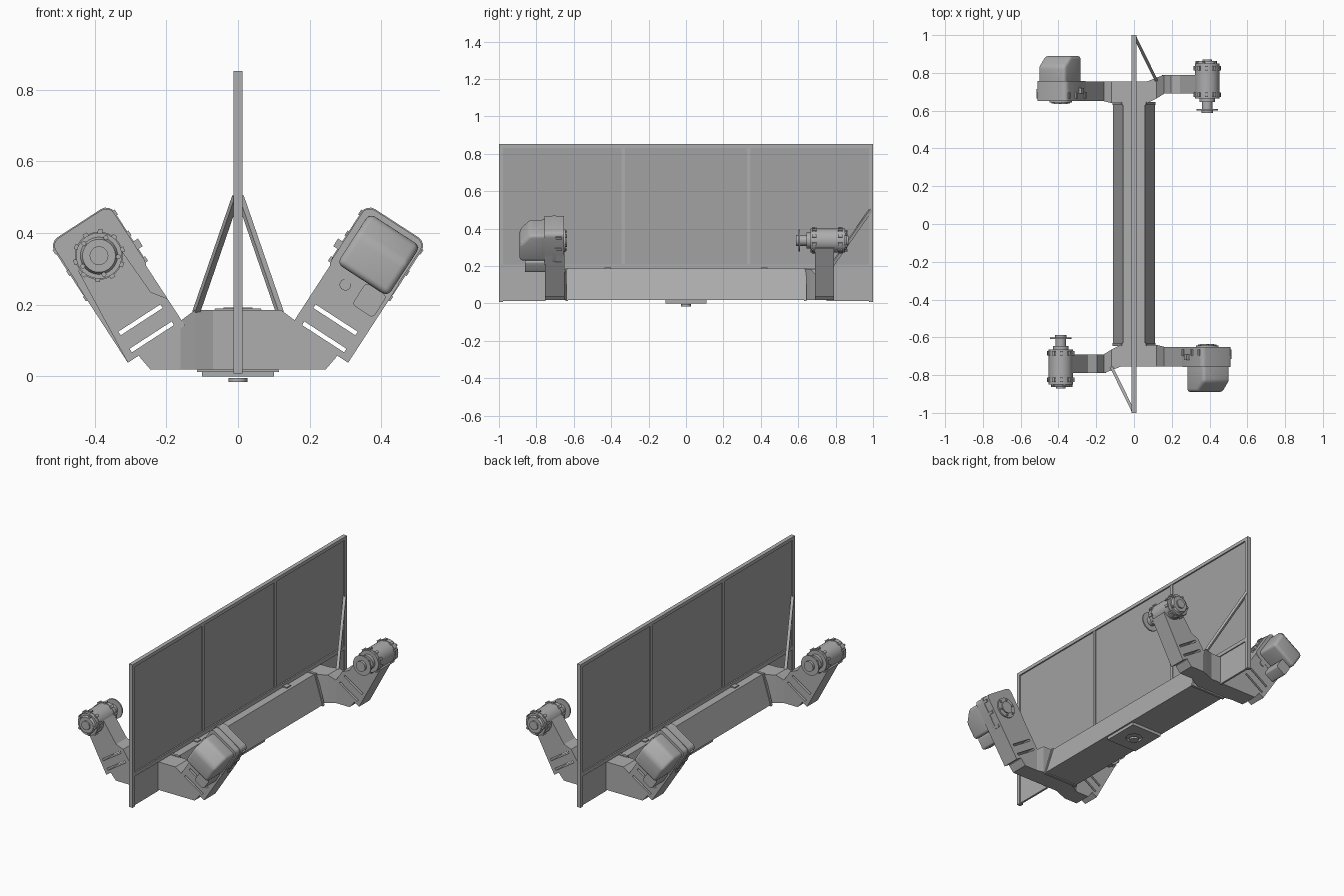
import bpy, bmesh
from math import radians, pi, cos, sin
from mathutils import Matrix, Vector

cube = bpy.data.objects.get("Cube")
if cube:
    bpy.data.objects.remove(cube, do_unlink=True)


def material(name, value):
    m = bpy.data.materials.new(name)
    m.use_nodes = True
    col = (value, value, value, 1)
    m.diffuse_color = col
    m.node_tree.nodes["Principled BSDF"].inputs["Base Color"].default_value = col
    return m


GREY = material("machine grey", 0.42)
SHEET = material("screen grey", 0.36)
I = Matrix.Identity(4)
HALF_TURN = Matrix.Rotation(pi, 4, 'Z')
# Arm frame: local z runs along the tilted arm, local x across it
ARM = Matrix.Translation((0.2275, 0, 0.09)) @ Matrix.Rotation(radians(33), 4, 'Y')


def finish(name, bm, M=I, mat=GREY, smooth=False):
    bmesh.ops.recalc_face_normals(bm, faces=bm.faces)
    bm.transform(M)
    me = bpy.data.meshes.new(name)
    bm.to_mesh(me)
    bm.free()
    me.materials.append(mat)
    ob = bpy.data.objects.new(name, me)
    bpy.context.collection.objects.link(ob)
    if smooth:
        bpy.ops.object.select_all(action='DESELECT')
        ob.select_set(True)
        bpy.context.view_layer.objects.active = ob
        bpy.ops.object.shade_smooth_by_angle(angle=radians(35))
    return ob


def prism(name, pts, y0, y1, M=I, mat=GREY, bevel=0, all_edges=False):
    """Outline in x,z extruded along y, optionally with rounded edges."""
    bm = bmesh.new()
    f = bm.faces.new([bm.verts.new((x, y0, z)) for x, z in pts])
    out = bmesh.ops.extrude_face_region(bm, geom=[f])["geom"]
    bmesh.ops.translate(bm, vec=(0, y1 - y0, 0),
                        verts=[v for v in out if isinstance(v, bmesh.types.BMVert)])
    if bevel:
        edges = [e for e in bm.edges if all_edges
                 or abs(e.verts[0].co.y - e.verts[1].co.y) > 1e-5]
        bmesh.ops.bevel(bm, geom=edges, offset=bevel, segments=4,
                        affect='EDGES', profile=0.5, clamp_overlap=True)
    return finish(name, bm, M, mat, bevel > 0)


def box(name, x0, x1, y0, y1, z0, z1, M=I, mat=GREY, bevel=0):
    return prism(name, [(x0, z0), (x1, z0), (x1, z1), (x0, z1)], y0, y1, M, mat, bevel)


def disc(name, r, y0, y1, x=0, z=0, M=I, r2=None, n=32):
    bm = bmesh.new()
    bmesh.ops.create_cone(bm, cap_ends=True, segments=n, radius1=r,
                          radius2=r if r2 is None else r2, depth=y1 - y0)
    place = Matrix.Translation((x, (y0 + y1) / 2, z)) @ Matrix.Rotation(-pi / 2, 4, 'X')
    return finish(name, bm, M @ place, smooth=True)


def cut(ob, cutters):
    for c in cutters:
        c.hide_render = True
        mod = ob.modifiers.new("cut", 'BOOLEAN')
        mod.operation, mod.solver, mod.object = 'DIFFERENCE', 'EXACT', c
    dg = bpy.context.evaluated_depsgraph_get()
    me = bpy.data.meshes.new_from_object(ob.evaluated_get(dg))
    ob.modifiers.clear()
    ob.data = me
    for c in cutters:
        bpy.data.objects.remove(c, do_unlink=True)


def slits():
    return [box("slit_cutter", -0.07, 0.07, -1, 1, u - 0.006, u + 0.006, ARM)
            for u in (0.024, 0.081)]


before = set(bpy.data.objects)

# End bracket: lofted across x from rectangular sections (x, y0, y1, z0, z1)
sections = [(-.275, -.79, -.69, .055, .07), (-.245, -.79, -.69, .02, .09),
            (-.16, -.79, -.69, .02, .155), (-.12, -.775, -.665, .02, .185),
            (-.07, -.755, -.64, .02, .185), (.12, -.755, -.64, .02, .185),
            (.16, -.755, -.65, .02, .155), (.245, -.755, -.65, .02, .09),
            (.275, -.755, -.65, .055, .07)]
bm = bmesh.new()
rings = [[bm.verts.new((x, y, z)) for y, z in ((a, c), (b, c), (b, d), (a, d))]
         for x, a, b, c, d in sections]
for p, q in zip(rings, rings[1:]):
    for i in range(4):
        j = (i + 1) % 4
        bm.faces.new((p[i], p[j], q[j], q[i]))
bm.faces.new(rings[0])
bm.faces.new(rings[-1])
finish("end_bracket", bm)
prism("beam_collar", [(-.115, .012), (.115, .012), (.064, .19), (-.064, .19)], -.645, -.63)
box("beam_lug", -.04, .04, -.435, -.4, .18, .192)

# Drive arm with gearbox, motor cover and flange
arm = box("drive_arm", -.095, .095, -.755, -.65, 0, .26, ARM)
cut(arm, slits())
box("gearbox", -.1, .093, -.757, -.652, .19, .397, ARM, bevel=.025)
box("gearbox_rim", -.103, .097, -.715, -.695, .2, .4, ARM, bevel=.028)
box("gearbox_ear", -.117, -.09, -.72, -.69, .25, .275, ARM)
prism("motor_cover", [(-.89, .215), (-.89, .32), (-.835, .382), (-.74, .382), (-.74, .215)],
      -.087, .082, ARM @ Matrix.Rotation(pi / 2, 4, 'Z'), bevel=.018, all_edges=True)
box("connector_box", .015, .085, -.86, -.75, .142, .215, ARM, bevel=.012)
disc("arm_cap", .016, -.76, -.75, -.03, .178, ARM)
disc("drive_flange", .06, -.655, -.643, 0, .294, ARM)
disc("drive_hub", .035, -.645, -.636, 0, .294, ARM)
for u in (.215, .3, .37):
    for p in (-.1, .093):
        box("gearbox_bolt", p - .007, p + .007, -.7, -.665, u - .008, u + .008, ARM)
for k in range(6):
    a = k * pi / 3
    disc("flange_bolt", .006, -.646, -.637, .048 * cos(a), .294 + .048 * sin(a), ARM, n=8)

# Idler arm on the opposite end with bearing housing and flange
arm = prism("idler_arm", [(-.095, 0), (.095, 0), (.072, .29), (-.06, .29),
                          (-.066, .13), (-.095, .09)], .69, .79, ARM)
cut(arm, slits())
H = ARM @ Matrix.Translation((0, 0, .294))
disc("bearing_housing", .064, .665, .85, M=H)
disc("housing_end", .052, .85, .862, M=H, r2=.046)
disc("shaft_end", .026, .86, .87, M=H)
disc("shaft_neck", .028, .6, .67, M=H)
disc("neck_step", .042, .645, .667, M=H)
disc("idler_flange", .058, .602, .61, M=H)
disc("flange_boss", .03, .588, .604, M=H)
for y in (.685, .825):
    disc("housing_rim", .067, y - .006, y + .006, M=H)
    for k in range(10):
        R = H @ Matrix.Rotation(k * pi / 5, 4, 'Y')
        box("rim_bolt", -.007, .007, y - .012, y + .012, .058, .073, R)
for k in range(5):
    a = k * pi * .4
    disc("end_bolt", .007, .85, .864, .054 * cos(a), .054 * sin(a), H, n=8)

# Diagonal brace from bracket to screen post
a, b = Vector((.117, .762, .178)), Vector((.006, .988, .5))
bm = bmesh.new()
bmesh.ops.create_cube(bm, size=1, matrix=Matrix.Diagonal((.016, .016, (b - a).length, 1)))
finish("screen_brace", bm,
       Matrix.Translation((a + b) / 2) @ (b - a).to_track_quat('Z', 'Y').to_matrix().to_4x4())

# Screen posts, mullions and lower end sheets
box("screen_post", -.012, .012, -1, -.978, .008, .85)
box("screen_mullion", -.01, .01, -.345, -.325, .21, .835)
box("lower_sheet", -.006, .006, -.98, -.75, .012, .195)

# Repeat everything above for the other end by a half turn
for ob in [o for o in bpy.data.objects if o not in before]:
    twin = ob.copy()
    twin.name = "opposite_" + ob.name
    twin.matrix_world = HALF_TURN @ ob.matrix_world
    bpy.context.collection.objects.link(twin)

# Parts shared by both ends
prism("main_beam", [(-.11, .018), (.11, .018), (.057, .186), (-.057, .186)], -.645, .645)
base = box("base_plate", -.1, .1, -.11, .11, 0, .019)
turned = Matrix.Rotation(pi / 2, 4, 'X')
cut(base, [disc("hole_cutter", .045, -.05, .012, M=turned)])
disc("base_socket", .026, -.016, -.004, M=turned)
box("screen_sheet", -.004, .004, -.985, .985, .2, .842, mat=SHEET)
box("screen_top_rail", -.012, .012, -1, 1, .832, .852)
box("screen_bottom_rail", -.012, .012, -.985, .985, .186, .208)
